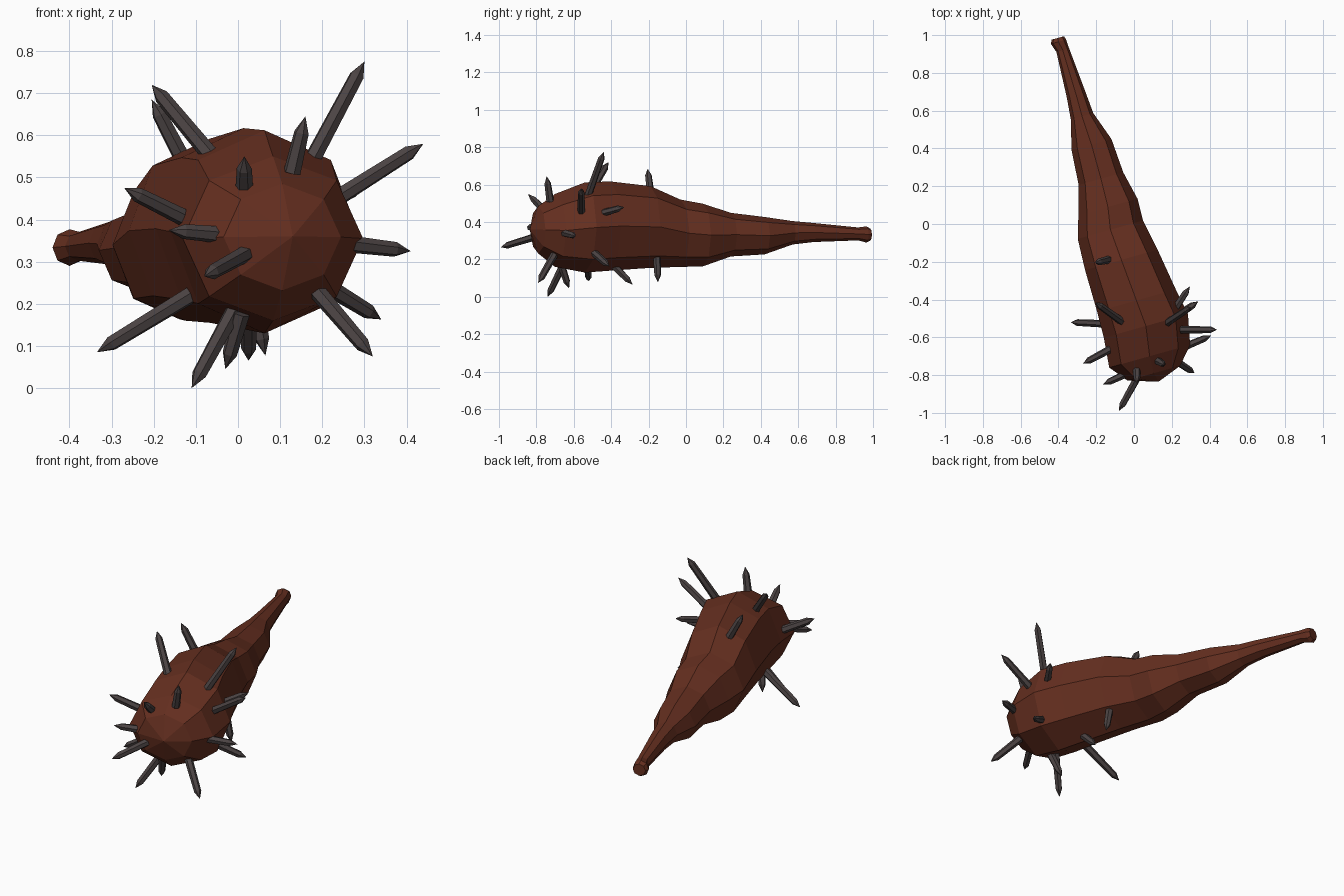
import bpy, bmesh, math
from mathutils import Vector

if "Cube" in bpy.data.objects:
    bpy.data.objects.remove(bpy.data.objects["Cube"])


def material(name, rgb):
    m = bpy.data.materials.new(name)
    m.diffuse_color = (*rgb, 1)
    m.use_nodes = True
    m.node_tree.nodes["Principled BSDF"].inputs["Base Color"].default_value = m.diffuse_color
    return m


wood = material("dark_wood", (0.13, 0.028, 0.014))
iron = material("dark_iron", (0.07, 0.056, 0.056))


def finish(bm, name, mat):
    bmesh.ops.recalc_face_normals(bm, faces=bm.faces)
    me = bpy.data.meshes.new(name)
    bm.to_mesh(me)
    bm.free()
    me.materials.append(mat)
    ob = bpy.data.objects.new(name, me)
    bpy.context.collection.objects.link(ob)
    return ob


# Club body: eight-sided rings (centre x, centre y, half width, top z, bottom z)
rings = [
    (-.403, .985, .034, .365, .30), (-.40, .965, .042, .377, .29),
    (-.377, .92, .035, .371, .302),
    (-.305, .68, .052, .395, .293), (-.275, .57, .062, .405, .28),
    (-.225, .42, .11, .427, .227), (-.175, .24, .123, .449, .216),
    (-.138, .09, .163, .498, .163), (-.125, -.03, .18, .52, .16),
    (-.067, -.19, .20, .592, .155), (.013, -.405, .217, .617, .14),
    (.063, -.54, .232, .612, .13), (.083, -.70, .223, .55, .16),
    (.105, -.79, .145, .485, .232),
]
SIDES = 8
across = Vector((.96, .27, 0))
bm = bmesh.new()
loops = []
for cx, cy, w, top, bot in rings:
    c = Vector((cx, cy, (top + bot) / 2))
    loop = []
    for i in range(SIDES):
        a = math.tau * i / SIDES
        loop.append(bm.verts.new(c + across * (w * math.cos(a))
                                 + Vector((0, 0, (top - bot) / 2 * math.sin(a)))))
    loops.append(loop)
for l0, l1 in zip(loops, loops[1:]):
    for i in range(SIDES):
        j = (i + 1) % SIDES
        bm.faces.new((l0[i], l0[j], l1[j], l1[i]))
bm.faces.new(loops[0])
pole = bm.verts.new((.13, -.835, .36))
for i in range(SIDES):
    bm.faces.new((loops[-1][i], loops[-1][(i + 1) % SIDES], pole))
finish(bm, "club_body", wood)

# Spikes: (point on the wood, tip)
spikes = [
    ((.18, -.52, .55), (.30, -.44, .775)),
    ((.25, -.56, .46), (.44, -.56, .58)),
    ((.28, -.645, .34), (.41, -.59, .325)),
    ((.21, -.46, .445), (.296, -.33, .48)),
    ((.135, -.73, .54), (.16, -.745, .645)),
    ((.015, -.79, .495), (.015, -.845, .55)),
    ((-.08, -.505, .57), (-.205, -.415, .72)),
    ((-.14, -.19, .56), (-.205, -.205, .685)),
    ((-.14, -.67, .41), (-.27, -.74, .475)),
    ((-.055, -.80, .365), (-.165, -.85, .375)),
    ((.02, -.81, .32), (-.08, -.99, .265)),
    ((-.13, -.53, .21), (-.335, -.52, .085)),
    ((-.02, -.66, .165), (-.11, -.74, .0)),
    ((0, -.66, .15), (-.03, -.625, .045)),
    ((.20, -.71, .215), (.32, -.79, .075)),
    ((.23, -.485, .23), (.34, -.41, .163)),
    ((.025, -.38, .16), (.025, -.285, .065)),
    ((.04, -.155, .20), (.065, -.15, .077)),
]


def spike(name, base, tip):
    base, tip = Vector(base), Vector(tip)
    d = (tip - base).normalized()
    base = base - d * .03
    u = d.orthogonal().normalized()
    v = d.cross(u)
    bm = bmesh.new()

    def hexagon(c, r):
        return [bm.verts.new(c + r * (u * math.cos(a) + v * math.sin(a)))
                for a in (math.tau * i / 6 for i in range(6))]

    lo, hi = hexagon(base, .021), hexagon(tip - d * .04, .018)
    end = bm.verts.new(tip)
    bm.faces.new(lo)
    for i in range(6):
        j = (i + 1) % 6
        bm.faces.new((lo[i], lo[j], hi[j], hi[i]))
        bm.faces.new((hi[i], hi[j], end))
    finish(bm, name, iron)


for n, (b, t) in enumerate(spikes, 1):
    spike(f"spike_{n:02d}", b, t)
